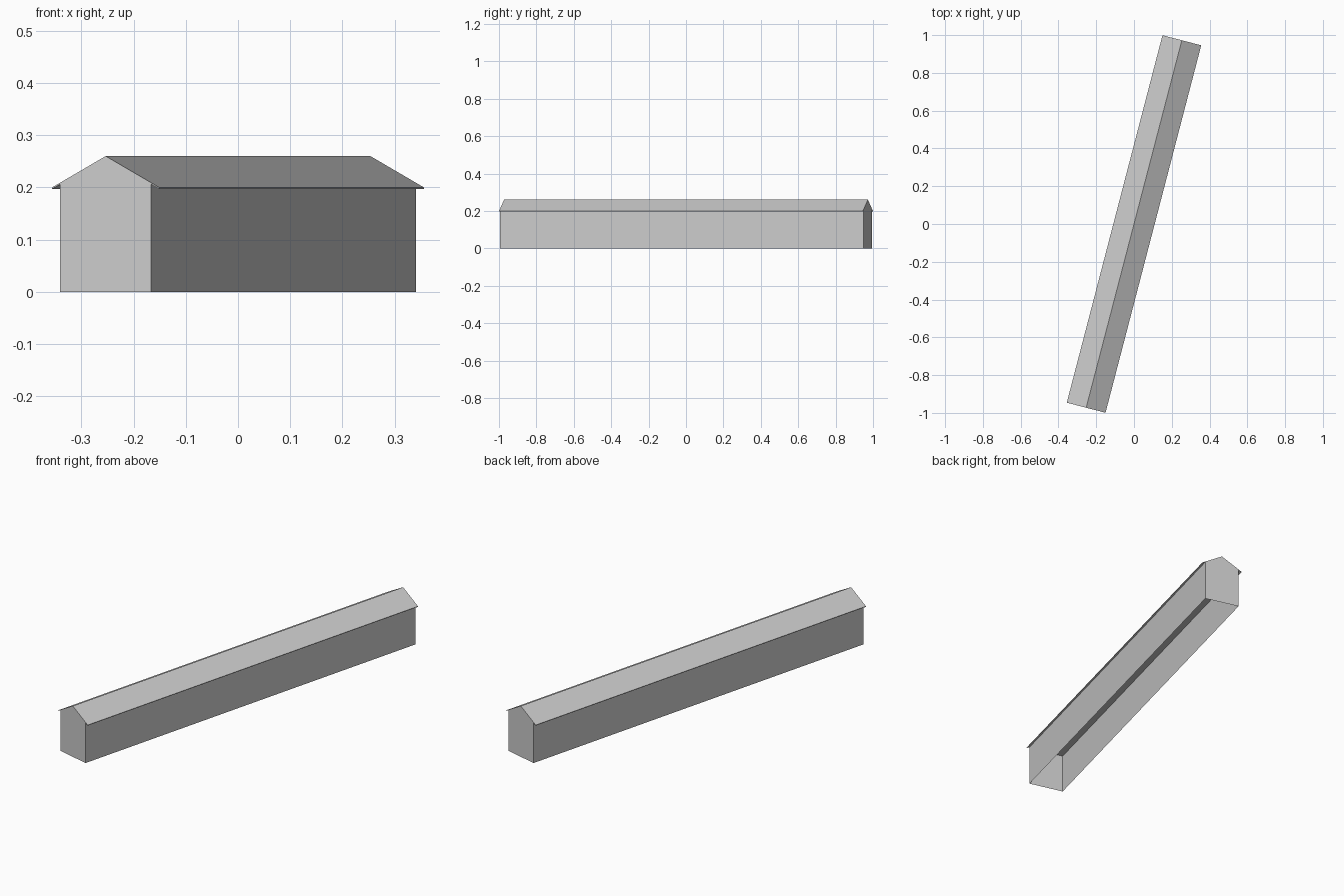
import bpy
import math

cube = bpy.data.objects.get("Cube")
if cube:
    bpy.data.objects.remove(cube, do_unlink=True)

ANGLE = math.radians(-14.6)
HALF_LENGTH = 1.005
WALL_HALF, ROOF_HALF = 0.09, 0.106
EAVE, RIDGE, SHEET = 0.2, 0.26, 0.003

grey = bpy.data.materials.new("light_grey")
grey.use_nodes = True
grey.diffuse_color = (0.6, 0.6, 0.6, 1)
grey.node_tree.nodes["Principled BSDF"].inputs["Base Color"].default_value = (0.6, 0.6, 0.6, 1)


def extrude_profile(name, profile, sides, caps):
    """Sweep an (x, z) profile along the length of the building."""
    n = len(profile)
    verts = [(x, y, z) for y in (-HALF_LENGTH, HALF_LENGTH) for x, z in profile]
    faces = [(i, (i + 1) % n, (i + 1) % n + n, i + n) for i in sides]
    if caps:
        faces += [tuple(reversed(range(n))), tuple(range(n, 2 * n))]
    mesh = bpy.data.meshes.new(name)
    mesh.from_pydata(verts, [], faces)
    # Face normals outward from the closed side of the shell
    mesh.materials.append(grey)
    obj = bpy.data.objects.new(name, mesh)
    bpy.context.collection.objects.link(obj)
    obj.rotation_euler.z = ANGLE
    return obj


# Gabled wall shell, open underneath; the order of points runs anticlockwise
under_ridge = RIDGE - SHEET
wall_top = under_ridge - (RIDGE - EAVE) * WALL_HALF / ROOF_HALF
walls = extrude_profile(
    "walls",
    [(-WALL_HALF, 0), (WALL_HALF, 0), (WALL_HALF, wall_top),
     (0, under_ridge), (-WALL_HALF, wall_top)],
    sides=(1, 4), caps=True)
walls.data.flip_normals()

# Thin pitched roof with overhanging eaves
roof = extrude_profile(
    "roof",
    [(-ROOF_HALF, EAVE - SHEET), (0, under_ridge), (ROOF_HALF, EAVE - SHEET),
     (ROOF_HALF, EAVE), (0, RIDGE), (-ROOF_HALF, EAVE)],
    sides=range(6), caps=True)
roof.data.flip_normals()

# Flat ceiling at eave height
ceiling = extrude_profile(
    "ceiling", [(-WALL_HALF, EAVE), (WALL_HALF, EAVE)], sides=(0,), caps=False)

# Make every closed or open shell face outward
import bmesh
for obj in (walls, roof):
    bm = bmesh.new()
    bm.from_mesh(obj.data)
    bmesh.ops.recalc_face_normals(bm, faces=bm.faces)
    bm.to_mesh(obj.data)
    bm.free()
